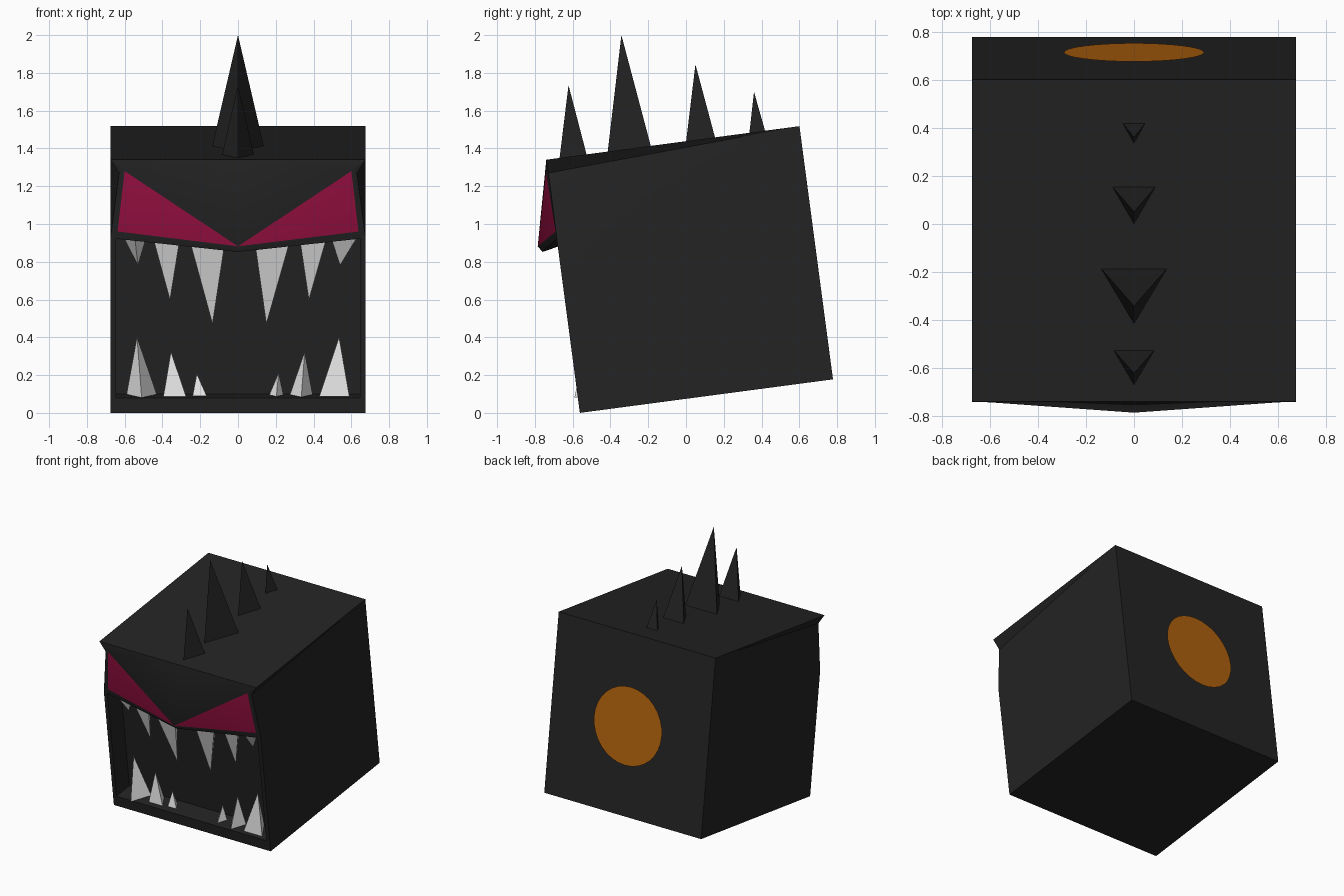
import bpy, bmesh, math
from mathutils import Vector

if "Cube" in bpy.data.objects:
    bpy.data.objects.remove(bpy.data.objects["Cube"])


def material(name, rgb):
    m = bpy.data.materials.new(name)
    m.diffuse_color = (*rgb, 1)
    m.use_nodes = True
    m.node_tree.nodes["Principled BSDF"].inputs["Base Color"].default_value = m.diffuse_color
    return m


BLACK = material("matte_black", (0.017, 0.017, 0.017))
PINK = material("crimson", (0.32, 0.005, 0.054))
WHITE = material("tooth_white", (0.8, 0.8, 0.8))
ORANGE = material("orange", (0.44, 0.122, 0.004))

TILT = math.radians(7.55)
S, C = math.sin(TILT), math.cos(TILT)
H, W = 1.352, 0.675


def tilted(x, depth, up):
    """Point in the leaning block's own frame, from its front bottom edge."""
    return (x, -0.562 + depth * C - up * S, depth * S + up * C)


def finish(name, bm, mats):
    bmesh.ops.remove_doubles(bm, verts=bm.verts, dist=0.0005)
    bmesh.ops.recalc_face_normals(bm, faces=bm.faces)
    me = bpy.data.meshes.new(name)
    bm.to_mesh(me)
    bm.free()
    for m in mats:
        me.materials.append(m)
    ob = bpy.data.objects.new(name, me)
    bpy.context.collection.objects.link(ob)
    return ob


# Head: right half described by named points, mirrored to the left
REC = 0.16
P = {
    "a": tilted(W, 0, 0), "b": tilted(W, H, 0), "c": tilted(W, H, H),
    "d": tilted(W, 0, H), "e": tilted(W, 0, 0.935),
    "a0": tilted(0, 0, 0), "b0": tilted(0, H, 0), "c0": tilted(0, H, H),
    "d0": tilted(0, 0, H),
    # brow and eye
    "p": (0.63, -0.728, 1.27), "t": (0.6, -0.742, 1.28),
    "o": (0.638, -0.69, 0.96), "n": (0, -0.785, 0.882), "u": (0, -0.76, 0.852),
    # mouth rim and recess
    "r": tilted(0.645, 0, 0.93), "q": tilted(0.645, 0, 0.08), "q0": tilted(0, 0, 0.08),
    "R": tilted(0.645, REC, 0.93), "Q": tilted(0.645, REC, 0.08),
    "Q0": tilted(0, REC, 0.08), "U": tilted(0, REC, 0.92),
}
SHELL = ["a0 a b b0", "b0 b c c0", "c0 c d d0", "a b c e", "c p e", "c d p"]
BROW = ["d0 d t", "d0 t n", "d p t", "p e o t", "o n u r", "o r e"]
MOUTH = ["a e r q", "a0 a q q0", "q r R Q", "q0 q Q Q0", "Q0 Q R U", "u r R U"]
EYE = ["t o n"]

bm = bmesh.new()
for side in (1, -1):
    for face in SHELL + BROW + MOUTH + EYE:
        vs = [bm.verts.new((P[k][0] * side, P[k][1], P[k][2])) for k in face.split()]
        bm.faces.new(vs).material_index = 1 if face in EYE else 0
head = finish("head_with_eyes", bm, [BLACK, PINK])
bpy.context.view_layer.objects.active = head
head.select_set(True)
bpy.ops.object.shade_smooth_by_angle(angle=math.radians(25))


def spike(name, base, width, length, tip, mat, point_front):
    """Three-sided spike; point_front puts a corner, not a flat side, forward."""
    bx, by, bz = base
    s = -1 if point_front else 1
    corners = [(-width / 2, -s * length / 3), (width / 2, -s * length / 3),
               (0, s * length * 2 / 3)]
    bm = bmesh.new()
    vs = [bm.verts.new((bx + x, by + y, bz + y * S)) for x, y in corners]
    top = bm.verts.new(tip)
    bm.faces.new(vs)
    for i in range(3):
        bm.faces.new((vs[i], vs[(i + 1) % 3], top))
    return finish(name, bm, [mat])


# Back spikes: front y, rear y, width, tip y, tip z
for i, (y0, y1, w, ty, tz) in enumerate([
        (-0.67, -0.525, 0.17, -0.622, 1.735), (-0.415, -0.185, 0.275, -0.342, 2.0),
        (0.0, 0.155, 0.18, 0.05, 1.845), (0.335, 0.42, 0.095, 0.36, 1.70)]):
    yc = y1 - (y1 - y0) / 3
    z = P["d"][2] + (yc - P["d"][1]) * S / C - 0.006
    spike(f"back_spike_{i + 1}", (0, yc, z), w, y1 - y0, (0, ty, tz), BLACK, True)

# Teeth: base x, width, tip x, tip height, depth into mouth, corner forward
UPPER = [(-0.545, 0.12, -0.53, 0.78, 0.06, True), (-0.378, 0.14, -0.36, 0.597, 0.06, False),
         (-0.162, 0.19, -0.135, 0.47, 0.055, False), (0.182, 0.19, 0.15, 0.47, 0.055, False),
         (0.397, 0.14, 0.375, 0.597, 0.06, False), (0.56, 0.13, 0.54, 0.78, 0.06, False)]
LOWER = [(-0.51, 0.16, -0.535, 0.40, 0.075, True), (-0.335, 0.12, -0.355, 0.322, 0.075, False),
         (-0.203, 0.075, -0.218, 0.205, 0.075, False), (0.203, 0.075, 0.215, 0.21, 0.075, True),
         (0.335, 0.12, 0.353, 0.322, 0.075, True), (0.51, 0.16, 0.535, 0.40, 0.075, False)]
for row, teeth, up in (("upper", UPPER, 0.925), ("lower", LOWER, 0.083)):
    for i, (x, w, tx, tz, dep, front) in enumerate(teeth):
        tip = tilted(tx, dep + 0.02, tz / C - 0.01)
        spike(f"{row}_tooth_{i + 1}", tilted(x, dep, up), w, w * 0.87, tip, WHITE, front)

# Round patch hovering just off the rear face
bm = bmesh.new()
bm.faces.new([bm.verts.new(tilted(0.292 * math.cos(a), H + 0.025, H / 2 + 0.292 * math.sin(a)))
              for a in (math.tau * k / 32 for k in range(32))])
patch = finish("rear_disc", bm, [ORANGE])
if patch.data.polygons[0].normal.y < 0:
    patch.data.flip_normals()
